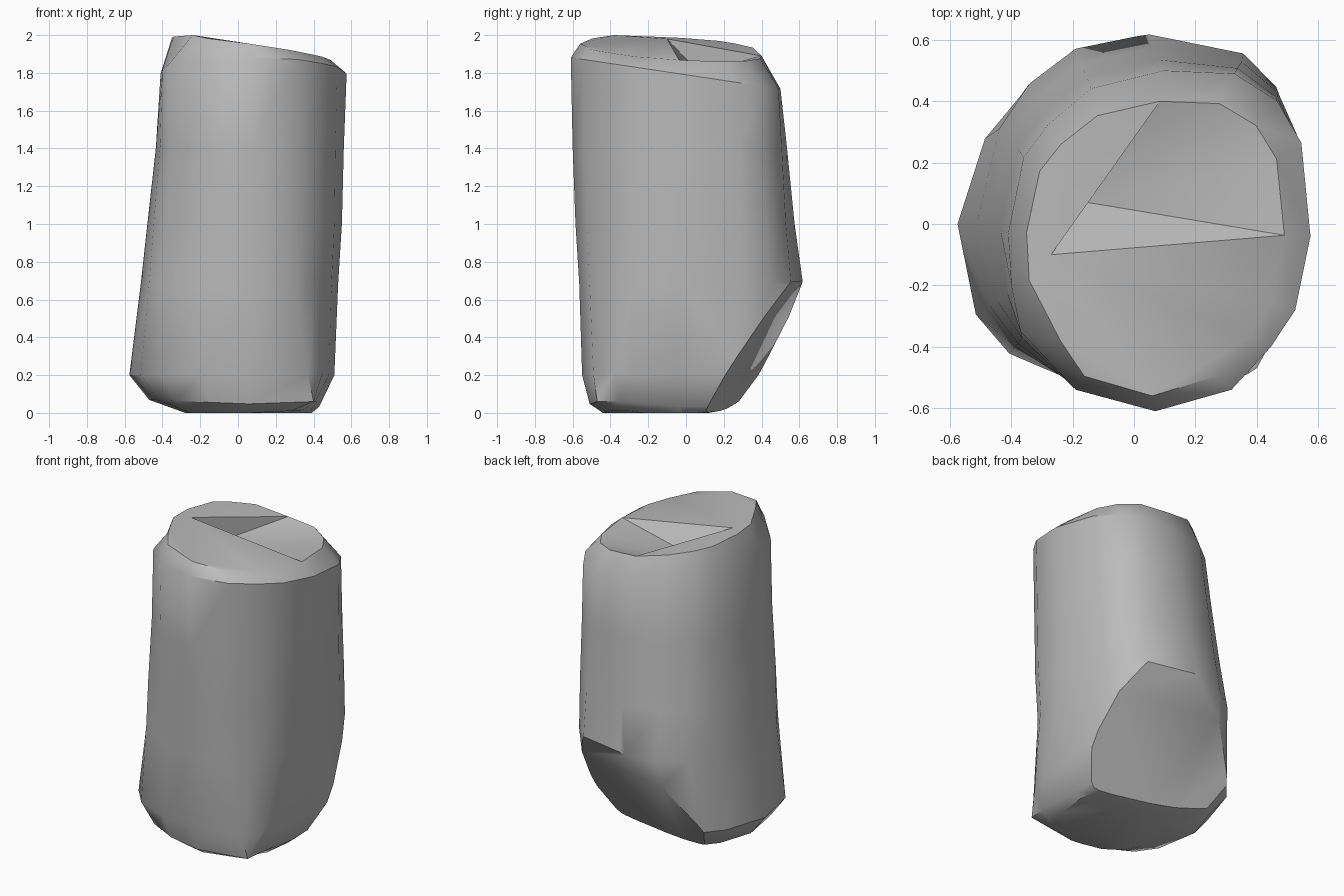
import bpy, bmesh
from math import radians
from mathutils import Vector

cube = bpy.data.objects.get("Cube")
if cube:
    bpy.data.objects.remove(cube)

# Irregular stone outlines near the foot and near the rim, seen from above
FOOT = [(-.58, 0), (-.52, -.3), (-.41, -.43), (-.19, -.52), (.07, -.56),
        (.3, -.51), (.42, -.4), (.5, -.28), (.53, -.04), (.52, .3),
        (.48, .42), (.38, .53), (.03, .61), (-.22, .57), (-.38, .47), (-.49, .32)]
RIM = [(-.41, -.03), (-.4, -.2), (-.37, -.35), (-.19, -.54), (.07, -.61),
       (.32, -.54), (.45, -.4), (.53, -.28), (.58, -.04), (.55, .27),
       (.47, .41), (.33, .5), (.1, .51), (-.14, .45), (-.28, .33), (-.36, .22)]

# Height, x range, y range, tilt along x and y
LEVELS = [(0, -.28, .39, -.44, .12, 0, 0),
          (.05, -.47, .43, -.51, .4, -.04, 0),
          (.2, -.575, .51, -.55, .53, 0, 0),
          (.68, -.515, .53, -.565, .62, 0, 0),
          (1.0, -.48, .55, -.585, .575, 0, 0),
          (1.4, -.435, .56, -.6, .535, 0, 0),
          (1.79, -.41, .575, -.61, .5, 0, -.15),
          (1.935, -.35, .49, -.56, .4, -.14, -.05)]


def add_ring(bm, z, x0, x1, y0, y1, tx, ty):
    """Blend the outlines by height and fit each side to its range."""
    t = min(max((z - .2) / 1.6, 0), 1)
    points = [Vector(a).lerp(Vector(b), t) for a, b in zip(FOOT, RIM)]
    xs, ys = zip(*points)
    ring = []
    for u, v in points:
        x = u * (x1 / max(xs) if u > 0 else x0 / min(xs))
        y = v * (y1 / max(ys) if v > 0 else y0 / min(ys))
        ring.append(bm.verts.new((x, y, z + tx * x + ty * y)))
    return ring


def chip(bm, point, normal):
    """Slice off everything in front of a plane and close the cut."""
    geom = bm.verts[:] + bm.edges[:] + bm.faces[:]
    cut = bmesh.ops.bisect_plane(bm, geom=geom, plane_co=point,
                                 plane_no=Vector(normal).normalized(), clear_outer=True)
    edges = [e for e in cut["geom_cut"] if isinstance(e, bmesh.types.BMEdge)]
    bmesh.ops.holes_fill(bm, edges=edges, sides=0)


# Stone body
bm = bmesh.new()
rings = [add_ring(bm, *level) for level in LEVELS]
n = len(FOOT)

# Pointed lower front corner
rings[0][5].co = (.28, -.4, .01)
rings[0][6].co = (.34, -.3, .01)
rings[1][5].co = (.4, -.47, .06)
rings[1][6].co = (.41, -.36, .06)
rings[1][7].co = (.42, -.22, .05)
rings[2][5].co = (.37, -.49, .2)
rings[2][6].co = (.45, -.38, .22)

for low, high in zip(rings, rings[1:]):
    for i in range(n):
        j = (i + 1) % n
        bm.faces.new((low[i], low[j], high[j], high[i]))
bm.faces.new(rings[0][::-1])

# Broken top: sloping front face, high ridge on one side, sunken notch behind
top = rings[-1]
top[2].co = (-.24, -.38, 2)
top[12].co.z = 1.89
notch = bm.verts.new((-.15, .07, 1.8))
ridge = bm.verts.new((-.27, -.1, 1.98))
bm.faces.new(top[1:9] + [ridge])
bm.faces.new((ridge, top[8], notch))
for i in range(8, 12):
    bm.faces.new((top[i], top[i + 1], notch))
bm.faces.new((top[12], ridge, notch))
bm.faces.new(top[12:] + top[:2] + [ridge])

# Large chipped face low on the back
chip(bm, (.03, .61, .68), (.16, .82, -.53))

bmesh.ops.triangulate(bm, faces=[f for f in bm.faces if len(f.verts) > 4])
bmesh.ops.recalc_face_normals(bm, faces=bm.faces)
mesh = bpy.data.meshes.new("stone_pillar")
bm.to_mesh(mesh)
bm.free()
stone = bpy.data.objects.new("stone_pillar", mesh)
bpy.context.collection.objects.link(stone)

# Plain grey stone
grey = bpy.data.materials.new("stone_grey")
grey.use_nodes = True
colour = (.5, .5, .5, 1)
grey.diffuse_color = colour
grey.node_tree.nodes["Principled BSDF"].inputs["Base Color"].default_value = colour
mesh.materials.append(grey)

bpy.context.view_layer.objects.active = stone
stone.select_set(True)
bpy.ops.object.shade_smooth_by_angle(angle=radians(38))
